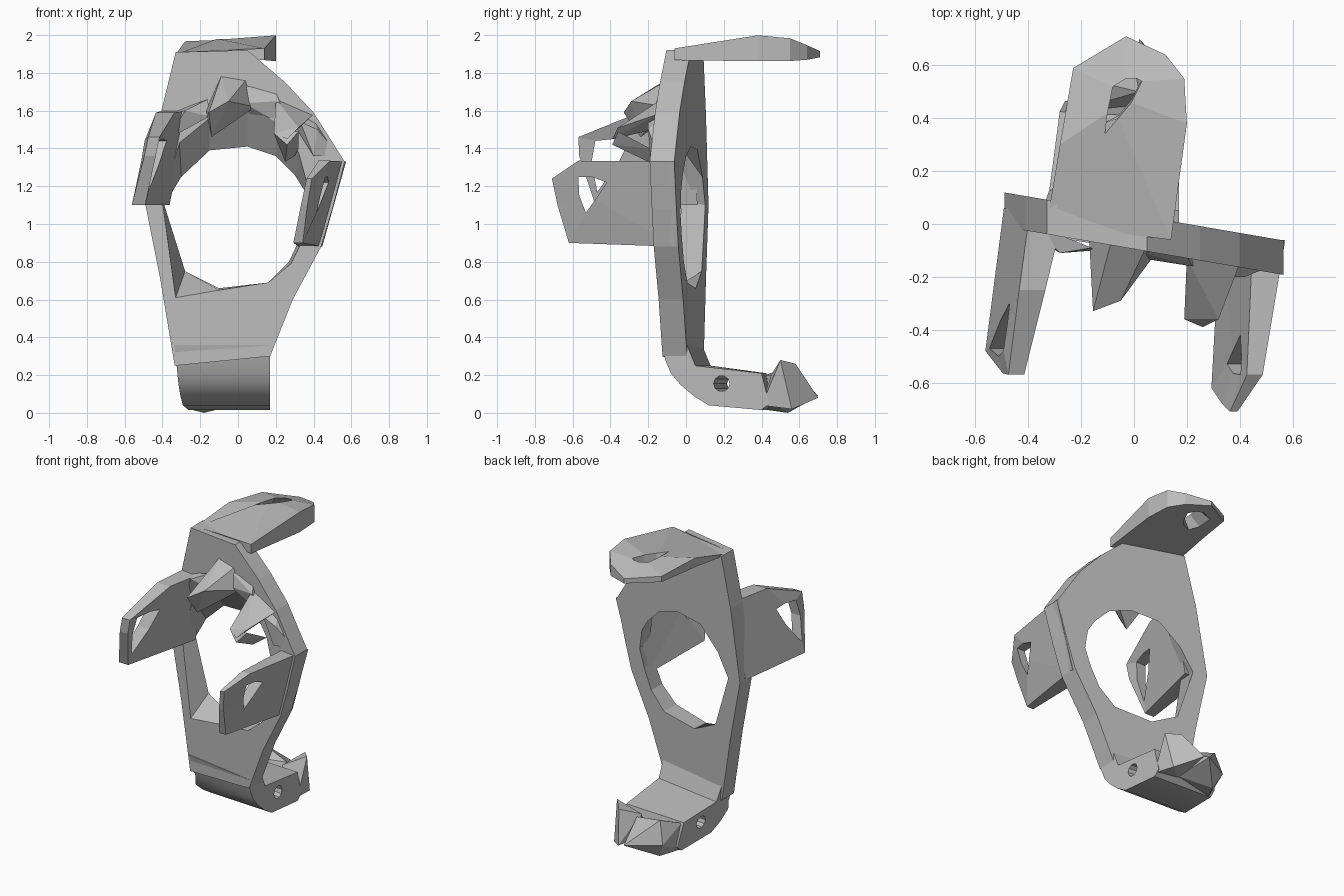
import bpy, bmesh, math

cube = bpy.data.objects.get("Cube")
if cube:
    bpy.data.objects.remove(cube)

grey = bpy.data.materials.new("plain_grey")
grey.use_nodes = True
tone = (0.5, 0.5, 0.5, 1)
grey.diffuse_color = tone
grey.node_tree.nodes["Principled BSDF"].inputs["Base Color"].default_value = tone


def finish(name, bm):
    bmesh.ops.recalc_face_normals(bm, faces=bm.faces)
    mesh = bpy.data.meshes.new(name)
    bm.to_mesh(mesh)
    bm.free()
    mesh.materials.append(grey)
    ob = bpy.data.objects.new(name, mesh)
    bpy.context.collection.objects.link(ob)
    return ob


def pierced(name, outer, near_hole, far_hole, near, far):
    """Slab with a window: paired 2D loops mapped to two skins."""
    bm = bmesh.new()
    loops = [[bm.verts.new(skin(*p)) for p in loop]
             for loop, skin in ((outer, near), (near_hole, near), (far_hole, far), (outer, far))]
    n = len(outer)
    for k in range(4):
        a, b = loops[k], loops[(k + 1) % 4]
        for i in range(n):
            j = (i + 1) % n
            bm.faces.new((a[i], a[j], b[j], b[i]))
    return finish(name, bm)


def hull(name, points):
    bm = bmesh.new()
    for p in points:
        bm.verts.new(p)
    res = bmesh.ops.convex_hull(bm, input=bm.verts)
    spare = {g for g in res["geom_interior"] if isinstance(g, bmesh.types.BMVert)}
    bmesh.ops.delete(bm, geom=list(spare), context="VERTS")
    return finish(name, bm)


# Main plate, turned slightly about the vertical, hole flared at the front
def back_y(x):
    return 0.035 - 0.172 * x


plate_edge = [(-.33, 1.91), (.05, 1.92), (.25, 1.75), (.4, 1.59), (.565, 1.33), (.5, 1.08), (.44, .88),
              (.29, .6), (.17, .3), (-.335, .25), (-.41, .7), (-.49, 1.1), (-.41, 1.58)]
front_hole = [(-.15, 1.56), (.05, 1.62), (.22, 1.53), (.32, 1.38), (.37, 1.2), (.38, 1.05), (.35, .93),
              (.28, .79), (.16, .69), (-.1, .65), (-.33, .61), (-.4, 1.12), (-.31, 1.43)]
back_hole = [(-.15, 1.39), (.05, 1.41), (.2, 1.36), (.3, 1.26), (.35, 1.18), (.37, 1.05), (.33, .93),
             (.27, .8), (.16, .69), (-.1, .66), (-.28, .75), (-.39, 1.1), (-.3, 1.25)]
pierced("main_plate", plate_edge, front_hole, back_hole,
        lambda x, z: (x, back_y(x) - 0.13, z), lambda x, z: (x, back_y(x), z))

# Top shelf with a slot, thinner towards its right edge
rise = [(0, 1.92), (.1, 1.955), (.32, 1.99), (.55, 1.97), (.72, 1.91)]


def shelf_top(x, y):
    y0 = min(max(y, 0), .7)
    for (a, za), (b, zb) in zip(rise, rise[1:]):
        if a <= y0 <= b:
            return (x, y, za + (zb - za) * (y0 - a) / (b - a) + .07 * x)


shelf_edge = [(-.33, 0), (-.28, .3), (-.23, .59), (-.03, .71), (.12, .64), (.19, .55), (.2, .38), (.14, -.06)]
top_slot = [(-.11, .34), (-.1, .42), (-.08, .52), (-.03, .55), (.01, .55), (.03, .54), (-.01, .46), (-.06, .4)]
low_slot = [(-.12, .38), (-.15, .45), (-.14, .56), (-.05, .61), (.0, .6), (.03, .55), (-.01, .47), (-.06, .41)]
pierced("top_shelf", shelf_edge, top_slot, low_slot, shelf_top, lambda x, y: (x, y, 1.88 - .09 * x))


# Side arms: slanted panels with windows, thinning towards pointed tips
def thickness(y, tip):
    return .13 - .08 * min(max(-y / tip, 0), 1)


def pinch(y, start):
    return max(0, -y - start)


arm_window = [(-.36, 1.32), (-.3, 1.44), (-.38, 1.45), (-.48, 1.44), (-.5, 1.33), (-.47, 1.17)]
arm_skin = lambda y, z: -.5 + .2 * (z - 1.1) + .13 * y + .3 * pinch(y, .48)
pierced("right_arm",
        [(.06, 1.1), (.05, 1.6), (-.25, 1.59), (-.57, 1.46), (-.565, 1.36), (-.48, 1.1)],
        arm_window, arm_window,
        lambda y, z: (arm_skin(y, z), y, z),
        lambda y, z: (arm_skin(y, z) + thickness(y, .65), y, z))
arm_window = [(-.48, 1.13), (-.42, 1.22), (-.5, 1.25), (-.57, 1.25), (-.565, 1.15), (-.53, 1.06)]
long_skin = lambda y, z: .55 + .28 * (z - 1.33) + .17 * (y + .19) - .35 * pinch(y, .58)
pierced("left_arm",
        [(-.06, .88), (-.06, 1.33), (-.57, 1.335), (-.71, 1.24), (-.68, 1.1), (-.62, .9)],
        arm_window, arm_window,
        lambda y, z: (long_skin(y, z), y, z),
        lambda y, z: (long_skin(y, z) - thickness(y, .65) + .2 * pinch(y, .6), y, z))

# Upper prongs and ribs on the front
hull("middle_prong", [(-.17, -.05, 1.6), (-.09, -.08, 1.78), (.04, -.1, 1.76), (.09, -.1, 1.62),
                      (-.155, -.33, 1.59), (-.05, -.29, 1.65), (-.14, -.24, 1.46)])
hull("prong_bridge", [(.0, -.1, 1.74), (.03, -.13, 1.64), (.22, -.16, 1.65), (.2, -.12, 1.7),
                      (.28, -.12, 1.5), (.06, -.08, 1.58)])
hull("side_prong_upper", [(.2, -.13, 1.66), (.4, -.15, 1.58), (.27, -.17, 1.5), (.19, -.36, 1.48),
                          (.32, -.36, 1.51), (.26, -.39, 1.45)])
hull("side_prong_lower", [(.19, -.36, 1.48), (.32, -.36, 1.49), (.26, -.39, 1.42),
                          (.25, -.2, 1.33), (.32, -.19, 1.4), (.3, -.12, 1.36)])
hull("side_rib", [(.25, -.13, 1.6), (.4, -.1, 1.59), (.54, -.15, 1.36), (.4, -.19, 1.36),
                  (.33, -.2, 1.54), (.42, -.2, 1.5)])
hull("arm_rib", [(-.38, .0, 1.58), (-.28, -.11, 1.6), (-.16, -.09, 1.66), (-.15, -.1, 1.57), (-.37, -.05, 1.45)])

# Bent foot swept across the width, narrowing to the back
profile = [(-.125, .36), (-.11, .28), (-.08, .21), (-.03, .15), (.04, .09), (.12, .04), (.4, .015), (.44, .05),
           (.4, .21), (.05, .25), (.005, .36)]
bm = bmesh.new()
left, right = [], []
for y, z in profile:
    lean = .08 if z > .2 and y < .1 else .025
    left.append(bm.verts.new((.17, y, z)))
    right.append(bm.verts.new((-.3 - .1 * z + .1 * max(y, 0), y + lean, z)))
for i in range(len(profile)):
    j = (i + 1) % len(profile)
    bm.faces.new((left[i], left[j], right[j], right[i]))
bm.faces.new(left)
bm.faces.new(right)
foot = finish("bent_foot", bm)

# Slanted bore through the foot
bpy.ops.mesh.primitive_cylinder_add(vertices=10, radius=.042, depth=1, location=(-.07, .225, .155),
                                    rotation=(0, math.pi / 2, -.15))
bore = bpy.context.object
bore.name = "bore_cutter"
bore.data.materials.append(grey)
bore.hide_render = True
bore.hide_viewport = True
cut = foot.modifiers.new("bore", "BOOLEAN")
cut.operation = "DIFFERENCE"
cut.object = bore

# Faceted lumps at the end of the foot
hull("foot_lump_left", [(.17, .5, .28), (.1, .58, .26), (.02, .7, .08), (.15, .56, .02),
                        (.17, .4, .04), (.0, .42, .05), (.02, .45, .2)])
hull("foot_lump_right", [(-.26, .4, .02), (-.26, .42, .2), (-.18, .54, .0), (-.23, .58, .1),
                         (-.19, .55, .25), (.02, .45, .05), (.02, .5, .2), (-.02, .7, .09)])

# Soften the bend of the foot, keeping its edges sharp
bpy.ops.object.select_all(action="DESELECT")
foot.select_set(True)
bpy.context.view_layer.objects.active = foot
bpy.ops.object.shade_smooth_by_angle(angle=math.radians(40))
